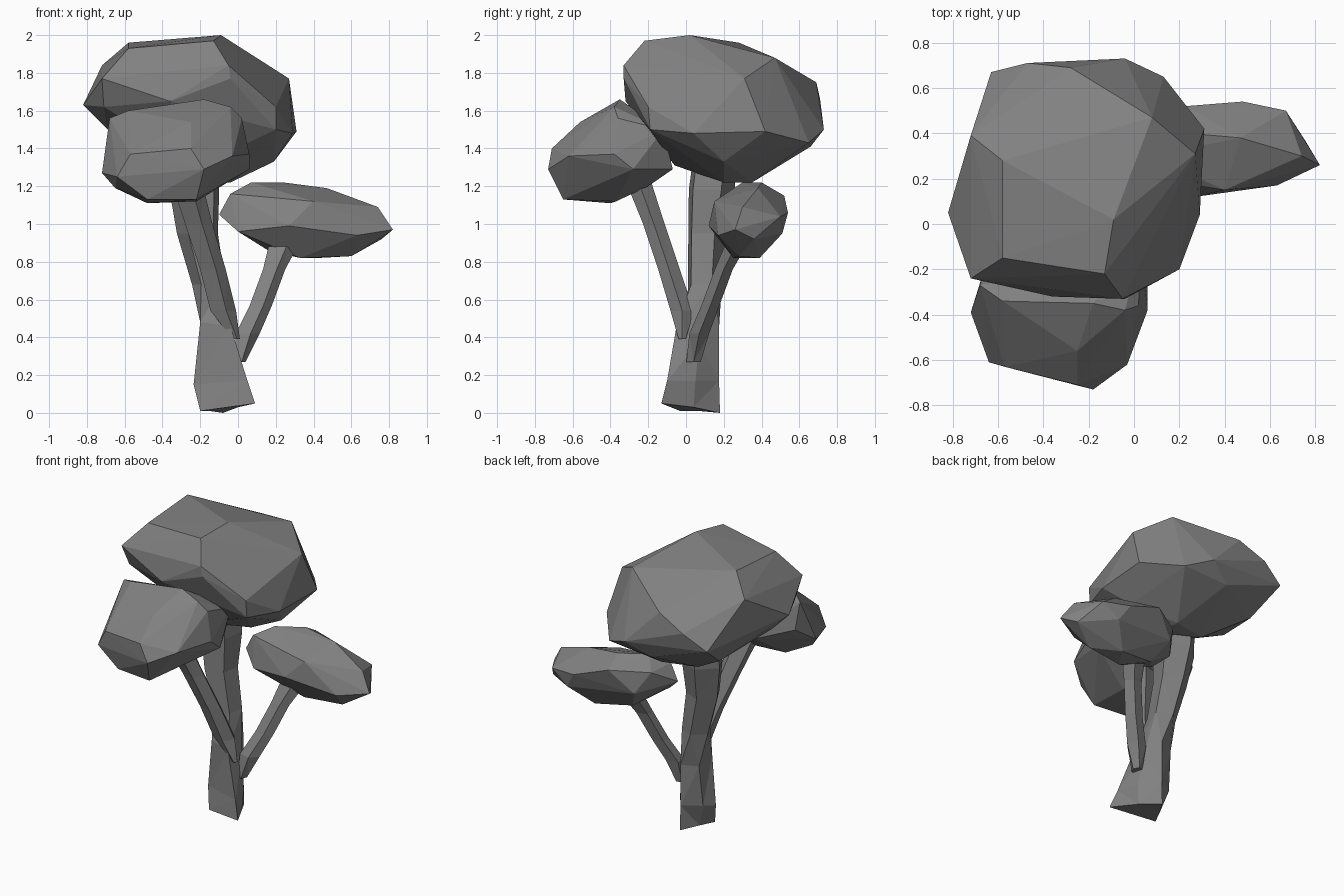
import bpy, bmesh, math

grey = bpy.data.materials.new("dark_grey")
grey.diffuse_color = (0.22, 0.22, 0.22, 1)


def finish(bm, name):
    bmesh.ops.recalc_face_normals(bm, faces=bm.faces)
    me = bpy.data.meshes.new(name)
    bm.to_mesh(me)
    bm.free()
    me.materials.append(grey)
    ob = bpy.data.objects.new(name, me)
    bpy.context.collection.objects.link(ob)
    return ob


def clump(name, pts):
    """Faceted foliage: convex hull of a few corner points."""
    bm = bmesh.new()
    for p in pts:
        bm.verts.new(p)
    res = bmesh.ops.convex_hull(bm, input=bm.verts)
    junk = {g for g in res["geom_interior"] + res["geom_unused"]
            if isinstance(g, bmesh.types.BMVert)}
    bmesh.ops.delete(bm, geom=list(junk), context='VERTS')
    return finish(bm, name)


def loft(name, rings):
    """Skin a list of equal-length point rings and cap both ends."""
    bm = bmesh.new()
    vs = [[bm.verts.new(p) for p in r] for r in rings]
    n = len(vs[0])
    for a, b in zip(vs, vs[1:]):
        for i in range(n):
            j = (i + 1) % n
            bm.faces.new((a[i], a[j], b[j], b[i]))
    bm.faces.new(vs[0])
    bm.faces.new(vs[-1])
    bmesh.ops.triangulate(bm, faces=bm.faces)
    return finish(bm, name)


def ring(x, y, z, rx, ry, n=5, turn=0.0):
    return [(x + rx * math.cos(turn + i * math.tau / n),
             y + ry * math.sin(turn + i * math.tau / n), z) for i in range(n)]


# Main trunk: flared three-cornered foot, leaning up to the large canopy
loft("trunk", [
    [(0.09, -0.13, 0.05), (0.0, 0.04, 0.03), (-0.08, 0.18, 0.0),
     (-0.15, 0.07, 0.01), (-0.20, -0.03, 0.01)],
    [(0.05, -0.10, 0.17), (0.01, 0.05, 0.17), (-0.08, 0.175, 0.17),
     (-0.20, 0.10, 0.17), (-0.235, 0.01, 0.15)],
    [(-0.04, -0.05, 0.46), (-0.02, 0.07, 0.38), (-0.08, 0.175, 0.45),
     (-0.19, 0.13, 0.45), (-0.20, 0.0, 0.48)],
    ring(-0.15, 0.095, 0.68, 0.095, 0.095, turn=-0.8),
    ring(-0.21, 0.105, 0.95, 0.115, 0.105, turn=-0.8),
    ring(-0.225, 0.13, 1.18, 0.14, 0.13, turn=-0.8),
    ring(-0.23, 0.15, 1.40, 0.12, 0.12, turn=-0.8)])

# Side branches
loft("front_branch", [
    ring(-0.01, -0.02, 0.39, 0.02, 0.02),
    ring(-0.085, -0.02, 0.54, 0.075, 0.065),
    ring(-0.14, -0.09, 0.76, 0.075, 0.06),
    ring(-0.215, -0.17, 1.0, 0.08, 0.06),
    ring(-0.28, -0.25, 1.22, 0.09, 0.07)])
loft("right_branch", [
    ring(0.01, 0.04, 0.27, 0.03, 0.04),
    ring(0.045, 0.07, 0.42, 0.07, 0.055),
    ring(0.115, 0.13, 0.57, 0.065, 0.05),
    ring(0.185, 0.20, 0.76, 0.065, 0.05),
    ring(0.23, 0.26, 0.88, 0.085, 0.06)])

# Foliage clumps
clump("large_canopy", [
    (-0.09, 0.02, 2.0), (-0.58, -0.15, 1.93), (-0.13, -0.22, 1.97),
    (-0.58, 0.28, 1.96), (0.08, 0.47, 1.88), (-0.05, -0.33, 1.84),
    (-0.72, -0.24, 1.77), (0.27, 0.31, 1.77), (-0.04, -0.33, 1.77),
    (-0.36, -0.32, 1.65), (-0.82, 0.05, 1.63), (-0.72, 0.39, 1.84),
    (-0.63, 0.67, 1.56), (-0.28, 0.69, 1.75), (-0.47, 0.71, 1.66),
    (-0.04, 0.73, 1.50), (0.13, 0.65, 1.43), (0.31, 0.42, 1.49),
    (0.29, 0.04, 1.48), (0.20, -0.19, 1.50), (0.20, -0.20, 1.62),
    (0.19, 0.2, 1.33), (-0.71, -0.17, 1.62),
    (-0.04, 0.2, 1.22), (-0.06, 0.35, 1.22), (-0.3, 0.3, 1.23),
    (-0.2, -0.06, 1.31), (-0.69, 0.05, 1.50), (-0.57, 0.45, 1.40),
    (-0.2, 0.66, 1.41)])
clump("front_canopy", [
    (-0.25, -0.71, 1.40), (-0.57, -0.63, 1.37), (-0.25, -0.56, 1.54),
    (-0.64, -0.61, 1.25), (-0.18, -0.73, 1.29), (-0.03, -0.62, 1.36),
    (-0.04, -0.38, 1.62), (-0.18, -0.35, 1.66), (-0.58, -0.34, 1.60),
    (-0.68, -0.27, 1.56), (-0.72, -0.39, 1.27), (0.02, -0.36, 1.56),
    (0.06, -0.38, 1.37), (0.06, -0.28, 1.29), (-0.22, -0.65, 1.13),
    (-0.48, -0.62, 1.13), (-0.65, -0.45, 1.19), (-0.22, -0.37, 1.12),
    (-0.48, -0.40, 1.11), (-0.05, -0.07, 1.29), (-0.45, -0.10, 1.31),
    (-0.2, -0.2, 1.20), (0.03, -0.12, 1.50), (-0.67, -0.23, 1.38)])
clump("right_canopy", [
    (-0.10, 0.23, 1.05), (-0.04, 0.22, 1.16), (0.0, 0.38, 1.14),
    (0.07, 0.30, 1.22), (0.24, 0.40, 1.22), (0.47, 0.38, 1.19),
    (0.23, 0.52, 1.15), (0.48, 0.54, 1.06), (0.74, 0.30, 1.09),
    (0.67, 0.50, 1.04), (0.82, 0.26, 0.97), (0.76, 0.36, 0.92),
    (0.40, 0.15, 1.12), (0.27, 0.12, 0.99), (0.63, 0.17, 0.94),
    (0.60, 0.28, 0.83), (0.33, 0.25, 0.82), (0.42, 0.39, 0.82),
    (0.0, 0.17, 0.96), (0.08, 0.45, 1.0), (0.55, 0.51, 0.95),
    (0.16, 0.35, 0.86)])
